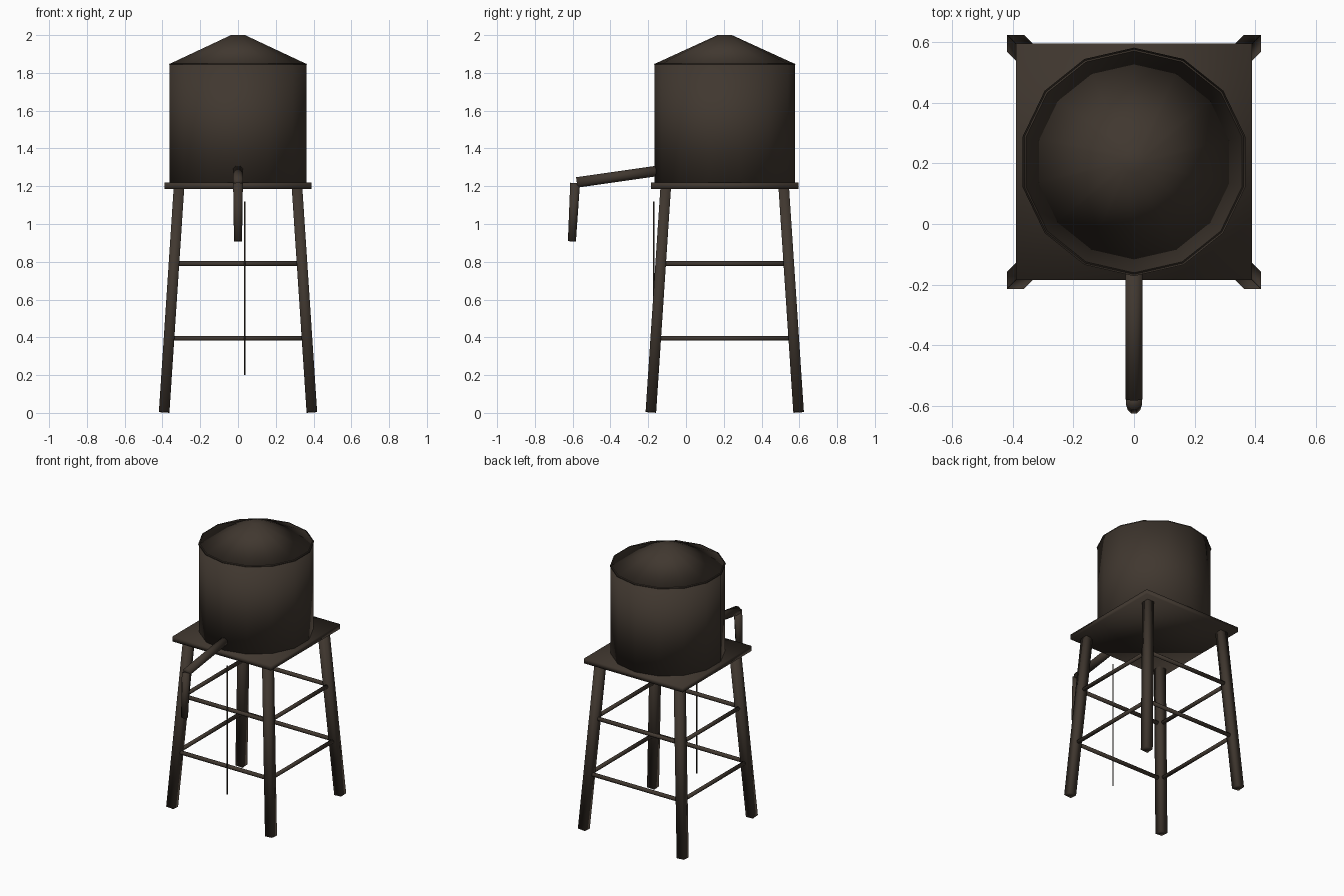
import bpy, bmesh, math
from mathutils import Vector

if "Cube" in bpy.data.objects:
    bpy.data.objects.remove(bpy.data.objects["Cube"])

CY = 0.205  # y centre of the tower

wood = bpy.data.materials.new("dark_weathered_brown")
wood.diffuse_color = (0.052, 0.039, 0.029, 1)
wood.use_nodes = True
wood.node_tree.nodes["Principled BSDF"].inputs["Base Color"].default_value = wood.diffuse_color


def finish(name, bm):
    bmesh.ops.recalc_face_normals(bm, faces=bm.faces)
    for f in bm.faces:
        f.smooth = True
    mesh = bpy.data.meshes.new(name)
    bm.to_mesh(mesh)
    bm.free()
    mesh.materials.append(wood)
    obj = bpy.data.objects.new(name, mesh)
    bpy.context.collection.objects.link(obj)
    return obj


def tube(name, start, end, r0, r1, sides, phase=0.0):
    """Closed straight or tapered prism between two points."""
    start, end = Vector(start), Vector(end)
    turn = Vector((0, 0, 1)).rotation_difference(end - start)
    bm = bmesh.new()
    rings = []
    for centre, r in ((start, r0), (end, r1)):
        ring = []
        for i in range(sides):
            a = phase + math.tau * i / sides
            ring.append(bm.verts.new(centre + turn @ Vector((r * math.sin(a), r * math.cos(a), 0))))
        rings.append(ring)
    low, high = rings
    for i in range(sides):
        j = (i + 1) % sides
        bm.faces.new((low[i], low[j], high[j], high[i]))
    bm.faces.new(low[::-1])
    bm.faces.new(high)
    return finish(name, bm)


# Tank and its shallow conical roof
tube("tank", (0, CY, 1.21), (0, CY, 1.85), 0.371, 0.371, 14)
tube("roof", (0, CY, 1.845), (0, CY, 2.0), 0.377, 0.038, 14)

# Square platform
Q = math.pi / 4
tube("platform", (0, CY, 1.185), (0, CY, 1.22), 0.39 * math.sqrt(2), 0.39 * math.sqrt(2), 4, Q)

# Four splayed square legs
FOOT, TOP, LEG_H = 0.391, 0.312, 1.2
for sx, sy in ((-1, -1), (1, -1), (1, 1), (-1, 1)):
    tube("leg", (sx * FOOT, CY + sy * FOOT, 0.004), (sx * TOP, CY + sy * TOP, LEG_H),
         0.0395, 0.0395, 4, Q)

# Two levels of horizontal braces running between the legs
for z in (0.395, 0.79):
    d = FOOT + (TOP - FOOT) * z / LEG_H
    corners = [(-d, CY - d, z), (d, CY - d, z), (d, CY + d, z), (-d, CY + d, z)]
    for i in range(4):
        tube("brace", corners[i], corners[(i + 1) % 4], 0.014, 0.014, 8, math.pi / 8)

# Filling spout: sloping arm and tapered drop pipe
tube("spout_arm", (0, -0.13, 1.284), (0, -0.578, 1.22), 0.03, 0.03, 8, math.pi / 8)
tube("spout_drop", (0, -0.587, 1.217), (0, -0.604, 0.908), 0.028, 0.023, 8, math.pi / 8)

# Thin pull rod
tube("pull_rod", (0.036, -0.172, 0.2), (0.036, -0.172, 1.12), 0.004, 0.004, 6)
